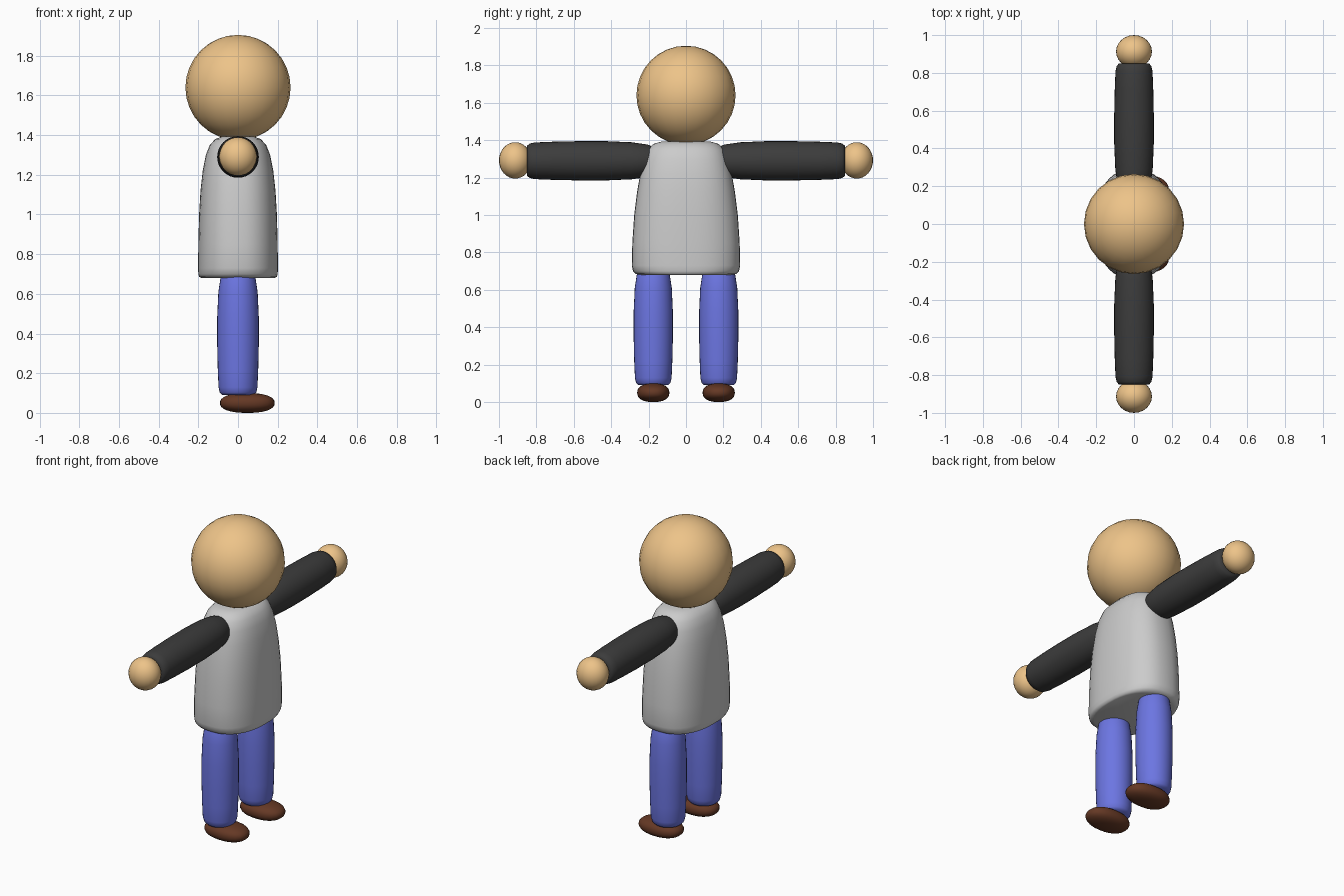
import bpy, bmesh, math
from mathutils import Matrix

if "Cube" in bpy.data.objects:
    bpy.data.objects.remove(bpy.data.objects["Cube"])


def material(name, rgb):
    m = bpy.data.materials.new(name)
    m.diffuse_color = (*rgb, 1)
    m.use_nodes = True
    m.node_tree.nodes["Principled BSDF"].inputs["Base Color"].default_value = m.diffuse_color
    return m


SKIN = material("skin", (0.85, 0.55, 0.25))
SLEEVE = material("sleeve", (0.045, 0.045, 0.045))
BLUE = material("trousers", (0.15, 0.18, 0.76))
BROWN = material("shoe", (0.13, 0.04, 0.018))


def finish(bm, name, mat, angle=50):
    bmesh.ops.recalc_face_normals(bm, faces=bm.faces)
    me = bpy.data.meshes.new(name)
    bm.to_mesh(me)
    bm.free()
    ob = bpy.data.objects.new(name, me)
    bpy.context.collection.objects.link(ob)
    if mat:
        me.materials.append(mat)
    bpy.ops.object.select_all(action='DESELECT')
    ob.select_set(True)
    bpy.context.view_layer.objects.active = ob
    bpy.ops.object.shade_smooth_by_angle(angle=math.radians(angle))
    return ob


def spow(v, p):
    return math.copysign(abs(v) ** p, v)


def loft(name, rings, mat, power=2.0, n=32, matrix=Matrix()):
    """Stack of (height, half x, half y) superellipse rings, capped."""
    bm = bmesh.new()
    prev = None
    for z, rx, ry in rings:
        ring = []
        for i in range(n):
            a = 2 * math.pi * i / n
            ring.append(bm.verts.new((rx * spow(math.cos(a), 2 / power),
                                      ry * spow(math.sin(a), 2 / power), z)))
        if prev:
            for i in range(n):
                j = (i + 1) % n
                bm.faces.new((prev[i], prev[j], ring[j], ring[i]))
        else:
            bm.faces.new(ring)
        prev = ring
    bm.faces.new(prev)
    bm.transform(matrix)
    return finish(bm, name, mat)


def ball(name, center, size, mat, seg=24, rows=16, boxy=1.0):
    bm = bmesh.new()
    bmesh.ops.create_uvsphere(bm, u_segments=seg, v_segments=rows, radius=1)
    for v in bm.verts:
        # push towards a rounder, boxier ellipsoid when boxy < 1
        f = sum(abs(c) ** (2 / boxy) for c in v.co) ** (-boxy / 2)
        v.co = [c * f * s + o for c, s, o in zip(v.co, size, center)]
    return finish(bm, name, mat, 80)


# head
ball("head", (0, 0, 1.64), (0.265, 0.265, 0.265), SKIN)

# torso
loft("torso", [(0.68, 0.185, 0.245), (0.685, 0.195, 0.268), (0.70, 0.2, 0.283),
               (0.73, 0.201, 0.29), (0.85, 0.2, 0.287), (1.0, 0.196, 0.277),
               (1.12, 0.189, 0.262), (1.22, 0.178, 0.245), (1.30, 0.162, 0.225),
               (1.35, 0.142, 0.205), (1.38, 0.115, 0.175), (1.393, 0.08, 0.13)],
     None, power=2.4, n=40)

# limb profile: (fraction of length from the body outwards, radius)
LIMB = [(0, 0.05), (0.02, 0.07), (0.08, 0.087), (0.2, 0.099), (0.4, 0.105),
        (0.6, 0.105), (0.8, 0.102), (0.94, 0.098), (0.98, 0.092), (1, 0.08)]


def limb(name, length, mat, matrix):
    loft(name, [(t * length, r, r) for t, r in LIMB], mat, matrix=matrix)


for side, s in (("left", 1), ("right", -1)):
    # arm and hand
    limb(side + "_arm", 0.70, SLEEVE,
         Matrix.Translation((0, s * 0.15, 1.29)) @ Matrix.Rotation(-s * math.pi / 2, 4, 'X'))
    ball(side + "_hand", (0, s * 0.913, 1.292), (0.095, 0.087, 0.097), SKIN)
    # leg and shoe
    limb(side + "_leg", 0.65, BLUE,
         Matrix.Translation((0, s * 0.175, 0.74)) @ Matrix.Rotation(math.pi, 4, 'X'))
    ball(side + "_shoe", (0.047, s * 0.175, 0.05), (0.138, 0.086, 0.05), BROWN, boxy=0.85)
